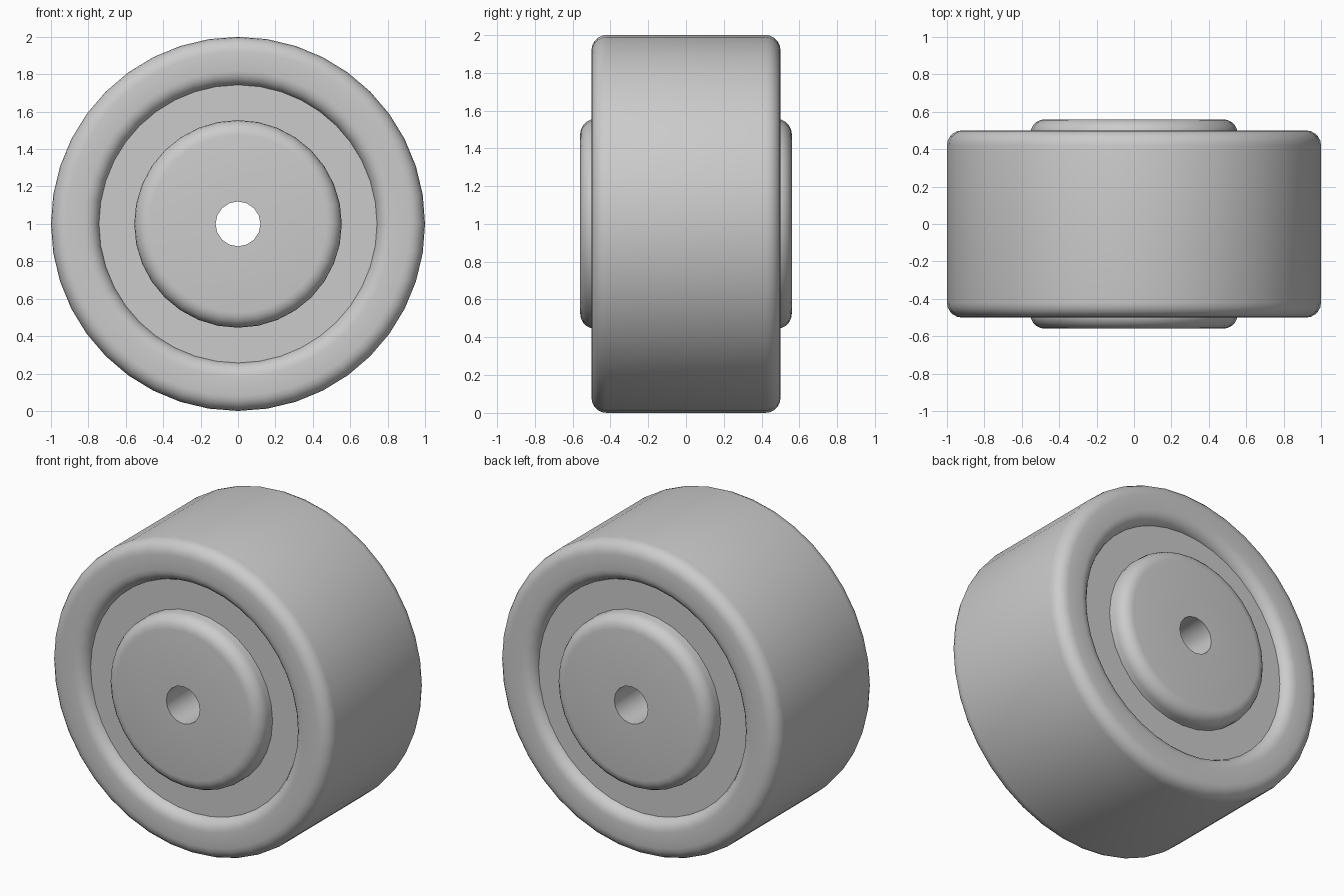
import bpy, bmesh, math
from mathutils import Matrix, Vector

if "Cube" in bpy.data.objects:
    bpy.data.objects.remove(bpy.data.objects["Cube"], do_unlink=True)

grey = bpy.data.materials.new("light grey")
grey.use_nodes = True
COLOUR = (0.6, 0.6, 0.6, 1)
grey.diffuse_color = COLOUR
grey.node_tree.nodes["Principled BSDF"].inputs["Base Color"].default_value = COLOUR

AXLE = Vector((0, 0, 1))


def rounded(radius, half_width, bevel, inner=False, steps=5):
    """Quarter-round corner points (radius, y) on the front edge of a ring."""
    sign = 1 if inner else -1
    points = []
    for i in range(steps + 1):
        a = math.pi / 2 * i / steps
        points.append((radius + sign * bevel * (1 - math.cos(a)),
                       -half_width + bevel * (1 - math.sin(a))))
    return points


def lathe(name, front, sides):
    """Mirror a front profile to the back and revolve it about the y axle."""
    profile = front + [(r, -y) for r, y in reversed(front)]
    bm = bmesh.new()
    rings = []
    for i in range(sides):
        turn = Matrix.Rotation(math.tau * i / sides, 4, 'Y')
        rings.append([bm.verts.new(turn @ Vector((r, y, 0)) + AXLE) for r, y in profile])
    count = len(profile)
    for i in range(sides):
        a, b = rings[i], rings[(i + 1) % sides]
        for j in range(count):
            k = (j + 1) % count
            bm.faces.new((a[j], a[k], b[k], b[j]))
    bmesh.ops.recalc_face_normals(bm, faces=bm.faces)
    mesh = bpy.data.meshes.new(name)
    bm.to_mesh(mesh)
    bm.free()
    mesh.materials.append(grey)
    obj = bpy.data.objects.new(name, mesh)
    bpy.context.collection.objects.link(obj)
    bpy.ops.object.select_all(action='DESELECT')
    obj.select_set(True)
    bpy.context.view_layer.objects.active = obj
    bpy.ops.object.shade_smooth_by_angle(angle=math.radians(35))
    return obj


# Tyre: wide ring with rounded outer and inner lips
lathe("tyre", rounded(0.74, 0.5, 0.08, inner=True) + rounded(1.0, 0.5, 0.08)[::-1], 40)

# Recessed disc between the tyre and the hub
lathe("wheel_disc", [(0.5, -0.44), (0.76, -0.44)], 40)

# Hub: raised rounded boss with the axle hole through it
lathe("hub", [(0.12, -0.56)] + rounded(0.555, 0.56, 0.08)[::-1], 32)

# Give the bore fewer sides by replacing the hub's inner wall with a sleeve
lathe("axle_sleeve", [(0.12, -0.56), (0.13, -0.56)], 16)
